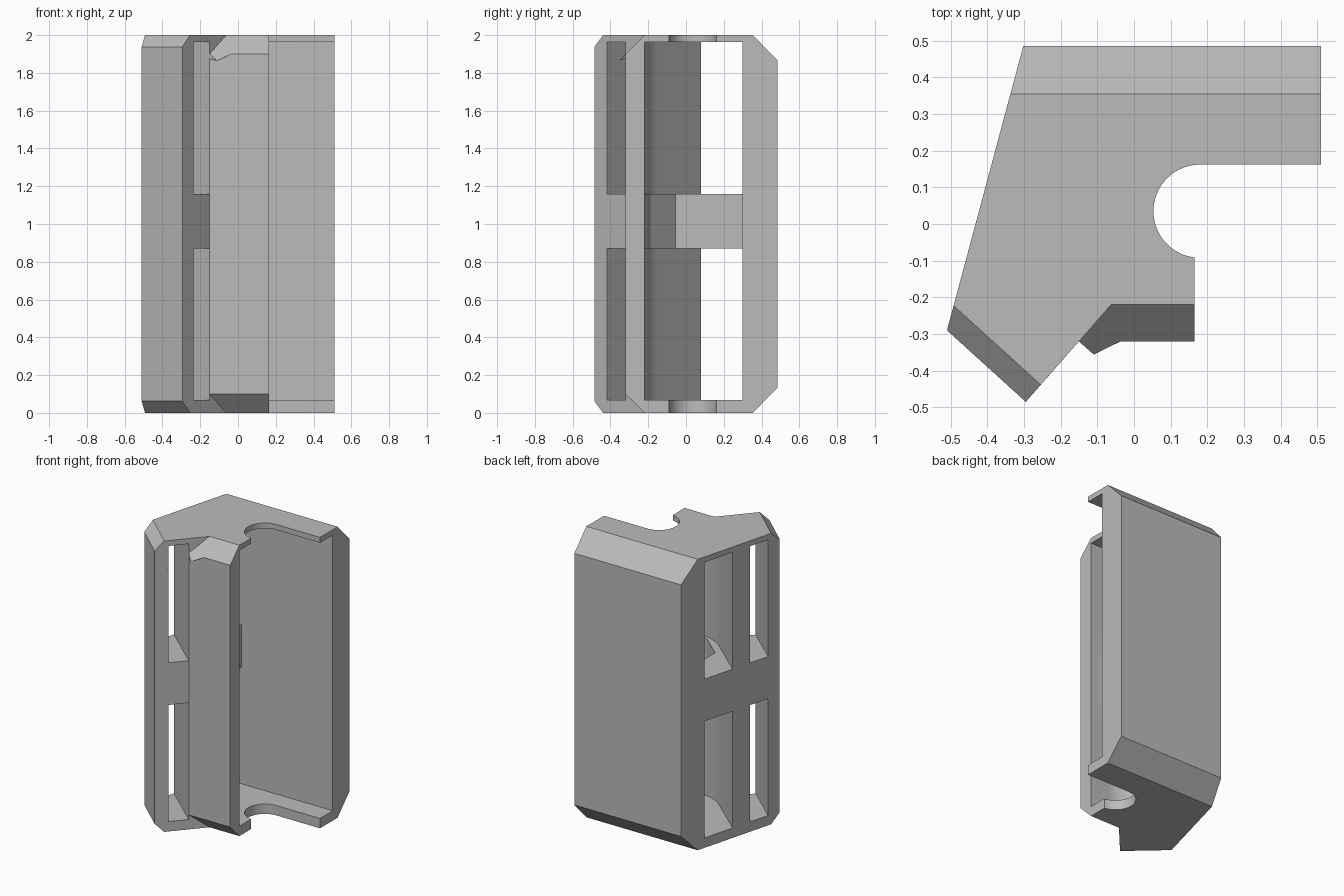
import bpy, bmesh, math
from mathutils import Vector

cube = bpy.data.objects.get("Cube")
if cube:
    bpy.data.objects.remove(cube)

HEIGHT, FLOOR, CEILING = 2.0, 0.068, 1.963
RIB_LOW, RIB_HIGH = 0.87, 1.16

grey = bpy.data.materials.new("plain_grey")
grey.use_nodes = True
colour = (0.5, 0.5, 0.5, 1)
grey.diffuse_color = colour
grey.node_tree.nodes["Principled BSDF"].inputs["Base Color"].default_value = colour


def arc(cx, cy, r, start, end, steps):
    angles = [math.radians(start + (end - start) * i / steps) for i in range(steps + 1)]
    return [(cx + r * math.cos(a), cy + r * math.sin(a)) for a in angles]


def prism(name, outline, z0, z1, planes=()):
    """Extrude an outline upwards, then trim it with (point, outward normal) planes."""
    bm = bmesh.new()
    face = bm.faces.new([bm.verts.new((x, y, z0)) for x, y in outline])
    top = bmesh.ops.extrude_face_region(bm, geom=[face])["geom"]
    bmesh.ops.translate(bm, vec=(0, 0, z1 - z0),
                        verts=[v for v in top if isinstance(v, bmesh.types.BMVert)])
    for point, normal in planes:
        cut = bmesh.ops.bisect_plane(bm, geom=bm.verts[:] + bm.edges[:] + bm.faces[:],
                                     plane_co=point, plane_no=normal, clear_outer=True)
        edges = [e for e in cut["geom_cut"] if isinstance(e, bmesh.types.BMEdge)]
        bmesh.ops.holes_fill(bm, edges=edges)
    bmesh.ops.recalc_face_normals(bm, faces=bm.faces)
    mesh = bpy.data.meshes.new(name)
    bm.to_mesh(mesh)
    bm.free()
    obj = bpy.data.objects.new(name, mesh)
    bpy.context.collection.objects.link(obj)
    return obj


def carve(target, cutter):
    mod = target.modifiers.new(cutter.name, "BOOLEAN")
    mod.operation, mod.solver, mod.object = "DIFFERENCE", "EXACT", cutter
    bpy.context.view_layer.objects.active = target
    bpy.ops.object.modifier_apply(modifier=mod.name)
    bpy.data.objects.remove(cutter)


# Body: full outline with the round end notch, back and leg edges chamfered
outline = [(-0.302, 0.485), (-0.51, -0.29), (-0.295, -0.485), (-0.15, -0.32),
           (0.165, -0.32)]
outline += arc(0.18, 0.035, 0.127, 263, 90, 32) + [(0.51, 0.162), (0.51, 0.485)]
chamfers = []
for edge, back, leg in ((0, 0.135, -1), (HEIGHT, HEIGHT - 0.135, 1)):
    chamfers.append(((0, 0.485, back), (0, 0.135, leg * 0.131)))
    chamfers.append(((-0.51, -0.29, edge - leg * 0.062), (-0.672, -0.741, leg)))
body = prism("holder_body", outline, 0, HEIGHT, chamfers)

# Front plate chamfers, stopping at the slanted leg
leg_plane = ((-0.15, -0.32, 0), (-0.74, 0.67, 0))
leg_side = ((-0.15, -0.32, 0), (-0.75, 0.66, 0))
for z0, z1, point, up in ((1.8, 2.2, 1.9, -1), (-0.2, 0.2, 0.1, 1)):
    wedge = prism("front_chamfer_cutter",
                  [(-0.4, -0.6), (0.4, -0.6), (0.4, -0.1), (-0.4, -0.1)], z0, z1,
                  [((0, -0.32, point), (0, 1, up)), leg_side])
    carve(body, wedge)

# Main pocket: rounded corner, slanted inner wall and open side window
pocket = [(0.8, 0.30), (0.8, -0.22)] + arc(0.03, 0.04, 0.26, 270, 228.6, 12)
pocket += [(-0.41, 0.08), (-0.6, 0.08), (-0.6, 0.30)]
# Slot through the leg, parallel to the slanted wall
slot = [(-0.235 + 0.15, -0.42 - 0.133), (-0.15 + 0.15, -0.32 - 0.133),
        (-0.15 - 0.45, -0.32 + 0.398), (-0.235 - 0.45, -0.42 + 0.398)]
for z0, z1 in ((FLOOR, RIB_LOW), (RIB_HIGH, CEILING)):
    carve(body, prism("pocket_cutter", pocket, z0, z1))
    carve(body, prism("leg_slot_cutter", slot, z0, z1))

# Shallower faceted pocket at the middle rib
rib = [(0.8, 0.30), (0.8, -0.22), (0.07, -0.22), (-0.035, -0.185),
       (-0.183, -0.055), (-0.183, 0.30)]
carve(body, prism("rib_cutter", rib, RIB_LOW - 0.2, RIB_HIGH + 0.2))

body.data.materials.clear()
body.data.materials.append(grey)
for poly in body.data.polygons:
    poly.material_index = 0
bpy.ops.object.select_all(action="DESELECT")
body.select_set(True)
bpy.context.view_layer.objects.active = body
bpy.ops.object.shade_smooth_by_angle(angle=math.radians(20))
